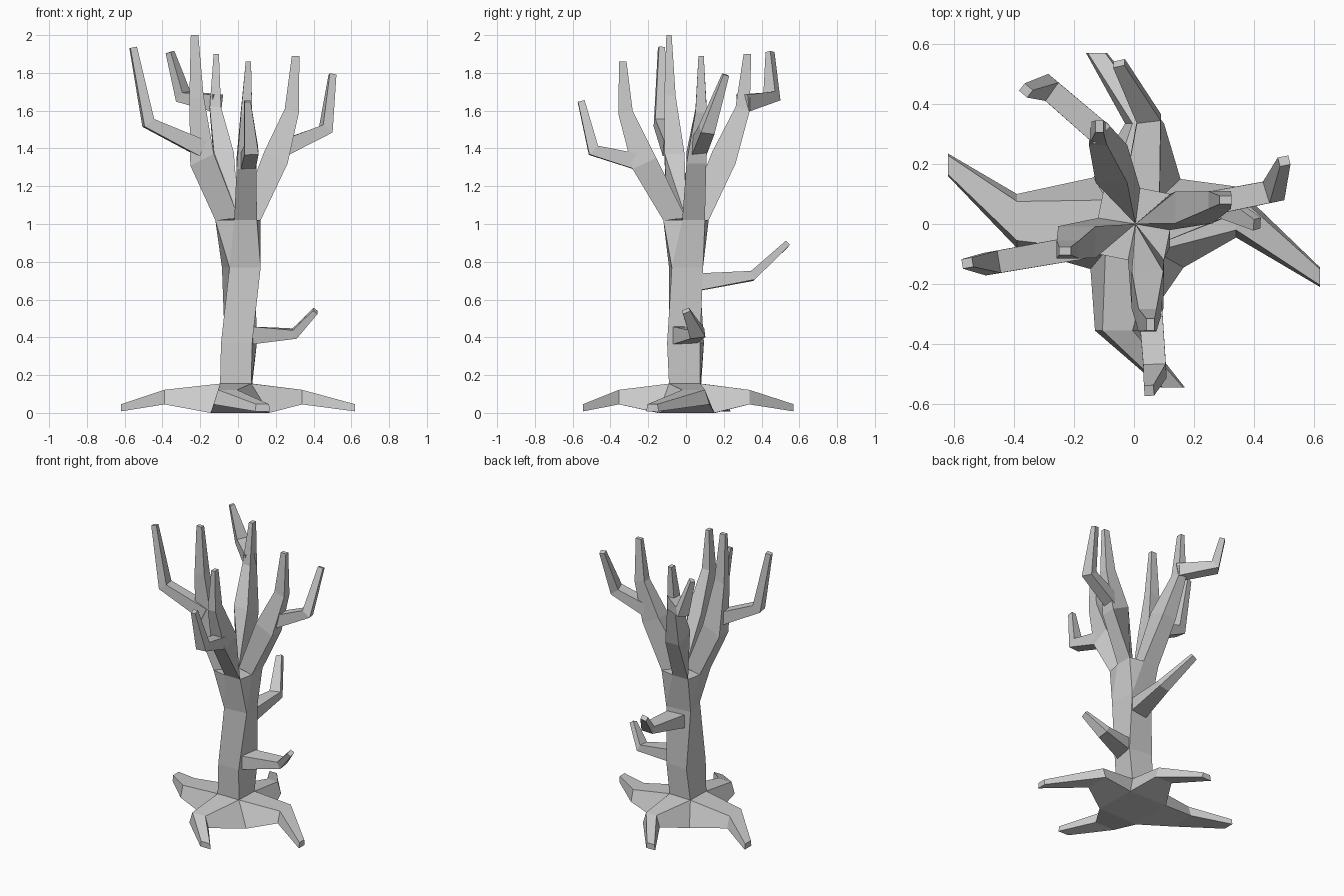
import bpy, bmesh
from mathutils import Vector, Matrix
from math import pi

if "Cube" in bpy.data.objects:
    bpy.data.objects.remove(bpy.data.objects["Cube"])


def loft(name, rings):
    """Skin a list of equal-length point rings, capped, merged and flat shaded."""
    bm = bmesh.new()
    vs = [[bm.verts.new(p) for p in r] for r in rings]
    n = len(rings[0])
    for a, b in zip(vs, vs[1:]):
        for i in range(n):
            j = (i + 1) % n
            bm.faces.new((a[i], a[j], b[j], b[i]))
    bm.faces.new(vs[0][::-1])
    bm.faces.new(vs[-1])
    bmesh.ops.remove_doubles(bm, verts=bm.verts, dist=0.0005)
    bmesh.ops.recalc_face_normals(bm, faces=bm.faces)
    me = bpy.data.meshes.new(name)
    bm.to_mesh(me)
    bm.free()
    ob = bpy.data.objects.new(name, me)
    bpy.context.collection.objects.link(ob)
    return ob


def path_rings(points, sizes):
    """Four-sided rings along a path; size = (side width, thickness)."""
    pts = [Vector(p) for p in points]
    head = pts[1] - pts[0]
    side = Vector((-head.y, head.x, 0)).normalized()
    rings = []
    for i, (p, (w, t)) in enumerate(zip(pts, sizes)):
        tan = Vector()
        if i > 0:
            tan += (p - pts[i - 1]).normalized()
        if i < len(pts) - 1:
            tan += (pts[i + 1] - p).normalized()
        s = (side - tan.normalized() * side.dot(tan.normalized())).normalized()
        u = s.cross(tan).normalized()
        rings.append([p + s * (a * w / 2) + u * (b * t / 2)
                      for a, b in ((-1, -1), (1, -1), (1, 1), (-1, 1))])
    return rings


# trunk: square sections opening into an eight-sided crown
def square_ring(z, sw, se, ne, nw):
    return [(x, y, z) for x, y in (sw, se, se, ne, ne, nw, nw, sw)]


crown = []
for k in range(4):
    R = Matrix.Rotation(k * pi / 2, 3, 'Z')
    crown += [R @ Vector((-0.02, -0.12, 1.02)), R @ Vector((0.10, -0.12, 1.02))]
foot = [(-0.095, -0.09), (0.07, -0.09), (0.075, 0.075), (-0.09, 0.08)]
loft("trunk", [
    square_ring(0.02, *foot),
    square_ring(0.15, *foot),
    square_ring(0.37, (-0.09, -0.09), (0.075, -0.10), (0.10, 0.075), (-0.07, 0.095)),
    square_ring(0.77, (-0.045, -0.09), (0.12, -0.075), (0.09, 0.09), (-0.085, 0.07)),
    crown])

# main limbs: each grows from one side of the crown (front, right, back, left)
limbs = {
    "front": [(0.045, -0.22, 1.32), (0.045, -0.32, 1.59), (0.055, -0.335, 1.86)],
    "right": [(0.20, 0.055, 1.35), (0.285, 0.08, 1.60), (0.305, 0.08, 1.89)],
    "back": [(-0.075, 0.20, 1.35), (-0.12, 0.30, 1.61), (-0.115, 0.325, 1.90)],
    "left": [(-0.19, -0.06, 1.34), (-0.22, -0.085, 1.67), (-0.23, -0.09, 2.0)],
}
mid = Vector((0.005, 0, 1.03))
for k, (name, pts) in enumerate(limbs.items()):
    a, b = crown[2 * k], crown[2 * k + 1]
    out = Matrix.Rotation(k * pi / 2, 3, 'Z') @ Vector((0, -1, 0))
    side = (b - a).normalized()
    rings = [[a, b, mid, mid]]
    for p, (w, t, tilt) in zip(pts, ((0.105, 0.125, 0.03), (0.06, 0.075, 0.01), (0.028, 0.04, 0))):
        p, o = Vector(p), out * (t / 2) - Vector((0, 0, tilt))
        s = side * (w / 2)
        rings.append([p - s + o, p + s + o, p + s - o, p - s - o])
    loft(name + "_limb", rings)

# forked side twigs: start, elbow, tip
twigs = {
    "front_twig": [(0.05, -0.22, 1.32), (0.07, -0.49, 1.39), (0.05, -0.555, 1.65)],
    "right_twig": [(0.21, 0.06, 1.39), (0.465, 0.11, 1.50), (0.50, 0.21, 1.79)],
    "back_twig": [(-0.11, 0.30, 1.64), (-0.29, 0.455, 1.675), (-0.36, 0.445, 1.91)],
    "left_twig": [(-0.19, -0.08, 1.40), (-0.475, -0.13, 1.535), (-0.555, -0.13, 1.935)],
    "low_right_twig": [(0.05, -0.01, 0.41), (0.30, 0.06, 0.42), (0.41, 0.0, 0.54)],
    "low_back_twig": [(0.02, 0.04, 0.69), (0.05, 0.35, 0.725), (-0.05, 0.535, 0.895)],
}
for name, pts in twigs.items():
    low = name.startswith("low")
    sizes = [(0.13, 0.095), (0.08, 0.05), (0.04, 0.03)] if low else \
            [(0.08, 0.09), (0.075, 0.065), (0.032, 0.036)]
    loft(name, path_rings(pts, sizes))

# roots: (distance, side low, side high) at the knee and at the tip
roots = {
    "front_root": ((0.355, -0.13, 0.02), (0.545, 0.09, 0.17)),
    "right_root": ((0.34, -0.045, 0.125), (0.62, -0.21, -0.145)),
    "back_root": ((0.335, -0.10, 0.03), (0.57, 0.09, 0.16)),
    "left_root": ((0.39, -0.10, 0.08), (0.62, -0.235, -0.16)),
}
base = [(-0.145, -0.15), (0.165, -0.145), (0.155, 0.15), (-0.135, 0.155)]
for k, (name, (knee, tip)) in enumerate(roots.items()):
    R = Matrix.Rotation(k * pi / 2, 3, 'Z')
    j = (k + 1) % 4
    rings = [[(*base[k], 0), (*base[j], 0), (*foot[j], 0.155), (*foot[k], 0.155)]]
    for (d, lo, hi), z0, z1, inset in ((knee, 0.045, 0.122, 0.025), (tip, 0.008, 0.046, 0.006)):
        rings.append([R @ Vector(v) for v in (
            (lo, -d, z0), (hi, -d, z0), (hi - inset, -d, z1), (lo + inset, -d, z1))])
    loft(name, rings)

# underside slab closing the root crown
loft("root_base", [[(x, y, 0) for x, y in base], [(x, y, 0.152) for x, y in foot]])
